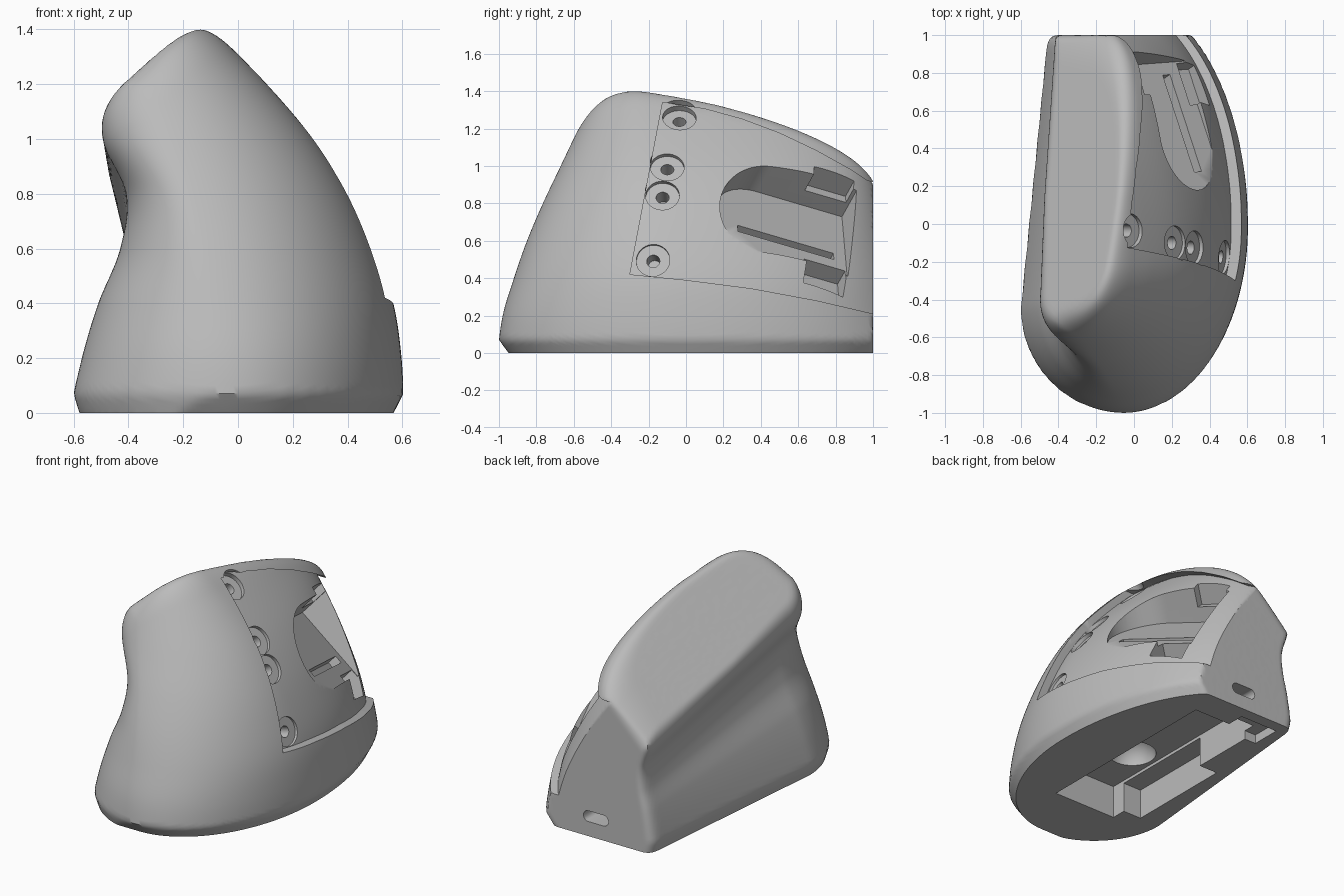
import bpy, bmesh, math
from mathutils import Vector, Matrix

if "Cube" in bpy.data.objects:
    bpy.data.objects.remove(bpy.data.objects["Cube"], do_unlink=True)

grey = bpy.data.materials.new("matte_grey")
grey.use_nodes = True
grey.diffuse_color = (0.5, 0.5, 0.5, 1)
grey.node_tree.nodes["Principled BSDF"].inputs["Base Color"].default_value = (0.5, 0.5, 0.5, 1)

# Silhouette curves, sampled every 0.2 in height
STEP = 0.2
RIGHT = [0.605, 0.597, 0.567, 0.50, 0.405, 0.275, 0.105, -0.09, -0.28]
FRONT = [-1.005, -0.98, -0.92, -0.85, -0.765, -0.67, -0.575, -0.48, -0.39]
SPINE = [-0.05, -0.06, -0.08, -0.12, -0.17, -0.235, -0.3, -0.35, -0.4]
GROOVE = [-0.01, 0.03, 0.09, 0.17, 0.19, 0.095, 0.03, 0.0, 0.0]


def curve(tab, z):
    """Smooth interpolation through a table of evenly spaced values."""
    last = len(tab) - 1
    t = min(max(z / STEP, 0), last - 0.001)
    i = int(t)
    t -= i
    a, b, c, d = tab[max(i - 1, 0)], tab[i], tab[i + 1], tab[min(i + 2, last)]
    return b + 0.5 * t * (c - a + t * (2*a - 5*b + 4*c - d + t * (3*(b - c) + d - a)))


def soft_max(a, b, k):
    h = max(k - abs(a - b), 0) / k
    return max(a, b) + h * h * k / 4


def walls(x, y, z):
    """Signed fields of the rounded palm side and the grooved thumb side."""
    zc = max(z, 0)
    cx, yf = curve(SPINE, zc), curve(FRONT, zc)
    y0, yl = -0.15 * zc, -0.45 + 0.08 * zc
    reach = 1.21 - 0.055 * zc - 1.4 * min(max(0, zc - 0.95), 0.45) ** 2
    u = max(0, x - cx) / (curve(RIGHT, zc) - cx)
    v = (y - y0) / reach if y > y0 else (y0 - y) / (y0 - yf)
    t = min(max((y - yl) / (1 - yl), 0), 1)
    groove = curve(GROOVE, zc * 1.07 / (1.07 - 0.37 * t)) * (1 - 0.6 * t)
    xl = -0.6 + 0.14 * t + groove
    w = max(0, cx - x) / (cx - xl)
    chamfer = max(0, 0.07 - z) * 0.4 - 0.5
    return (math.hypot(u, v) * 0.5 + chamfer,
            math.hypot(w, max(0, yl - y) / (yl - yf)) * 0.5 + chamfer)


def field(p, inset):
    x, y, z = p
    palm, thumb = walls(x + inset, y, z + 0.3 * inset)
    top = (z - 1.38 - (x + 0.2) + 0.335 * (y + 0.35)) / 1.45 - 0.5 * inset
    round_k = 0.16 - 0.07 * min(max((y + 0.35) / 0.5, 0), 1)
    skin = soft_max(max(palm, thumb), top, round_k)
    back = soft_max(y - 1 - inset, max(thumb, top), 0.07)
    return max(skin, back, -z - 0.1)


def finish(bm, name):
    bmesh.ops.recalc_face_normals(bm, faces=bm.faces)
    me = bpy.data.meshes.new(name)
    bm.to_mesh(me)
    bm.free()
    me.materials.append(grey)
    ob = bpy.data.objects.new(name, me)
    bpy.context.collection.objects.link(ob)
    return ob


def shell(name, cuts, inset):
    """Push a gridded cube out to the surface of the field."""
    bm = bmesh.new()
    bmesh.ops.create_cube(bm, size=2)
    bmesh.ops.subdivide_edges(bm, edges=bm.edges[:], cuts=cuts, use_grid_fill=True)
    core = Vector((-0.1, 0.1, 0.55))
    for v in bm.verts:
        d = Vector([math.tan(c * math.pi / 4) for c in v.co]).normalized()
        d = Vector((d.x * 0.6, d.y, d.z * 0.7)).normalized()
        lo, hi = 0.0, 1.6
        for _ in range(14):
            mid = (lo + hi) / 2
            if field(core + d * mid, inset) < 0:
                lo = mid
            else:
                hi = mid
        v.co = core + d * lo
    res = bmesh.ops.bisect_plane(bm, geom=bm.verts[:] + bm.edges[:] + bm.faces[:],
                                 plane_co=(0, 0, 0), plane_no=(0, 0, -1), clear_outer=True)
    rim = [e for e in res["geom_cut"] if isinstance(e, bmesh.types.BMEdge)]
    bmesh.ops.holes_fill(bm, edges=rim, sides=0)
    return finish(bm, name)


def prism(name, pts, o, u, v, n, near, far):
    """Extrude a flat outline along n, in the frame o, u, v."""
    o, u, v, n = map(Vector, (o, u, v, n))
    bm = bmesh.new()
    low = [bm.verts.new(o + u * a + v * b + n * near) for a, b in pts]
    high = [bm.verts.new(o + u * a + v * b + n * far) for a, b in pts]
    bm.faces.new(low)
    bm.faces.new(high)
    for i in range(len(pts)):
        bm.faces.new((low[i - 1], low[i], high[i], high[i - 1]))
    return finish(bm, name)


def rect(a0, b0, a1, b1):
    return [(a0, b0), (a1, b0), (a1, b1), (a0, b1)]


def arc(cx, cy, r, start, end, n=20):
    angles = [math.radians(start + (end - start) * i / n) for i in range(n + 1)]
    return [(cx + r * math.cos(a), cy + r * math.sin(a)) for a in angles]


def combine(target, other, operation):
    """Bake a boolean, keeping the first solver result that is not degenerate."""
    for solver in ("EXACT", "MANIFOLD"):
        mod = target.modifiers.new("combine", "BOOLEAN")
        mod.operation, mod.solver, mod.object = operation, solver, other
        deps = bpy.context.evaluated_depsgraph_get()
        deps.update()
        me = bpy.data.meshes.new_from_object(target.evaluated_get(deps))
        target.modifiers.clear()
        if len(me.polygons) > len(target.data.polygons) // 2:
            target.data = me
            break
    bpy.data.objects.remove(other, do_unlink=True)


def cut_all(target, cutters):
    """Merge the cutters into one tool and subtract it."""
    tool = cutters[0]
    for cutter in cutters[1:]:
        combine(tool, cutter, "UNION")
    combine(target, tool, "DIFFERENCE")


body = shell("mouse_body", 61, 0.0)

# Recessed button panel on the palm side, open at the back
outline = [(-0.3, 0.42), (-0.125, 1.34), (0.1, 1.305), (0.3, 1.25), (0.5, 1.175), (0.7, 1.08),
           (0.88, 0.98), (0.97, 0.92), (1.2, 0.88), (1.2, 0.16), (1, 0.21), (0.7, 0.28),
           (0.35, 0.345), (0, 0.39)]
panel = prism("panel_cutter", outline, (0, 0, 0), (0, 1, 0), (0, 0, 1), (1, 0, 0), -0.24, 1)
combine(panel, shell("panel_floor", 37, 0.05), "DIFFERENCE")
combine(body, panel, "DIFFERENCE")

# Sloping round-ended bay with side notches and a cable slit
along = Vector((-0.3, 0.92, -0.27)).normalized()
out = Vector((0.62, 0.425, 0.76))
out = (out - along * out.dot(along)).normalized()
across = out.cross(along)
bay = (0.22, 0.39, 0.70)
stadium = arc(0, 0, 0.25, 90, 270, 32) + [(0.5, -0.25), (0.5, 0.25)]
cut_all(body, [prism("bay_cutter", pts, bay, along, across, out, near, far) for pts, near, far in (
    (stadium, 0, 0.5), (rect(0.25, -0.36, 0.49, -0.2), -0.1, 0.48),
    (rect(0.24, 0.2, 0.48, 0.3), 0.1, 0.47), (rect(-0.13, -0.13, 0.43, -0.08), -0.06, 0.2))])

# Counterbored screw holes along the front edge of the panel
screws = [((-0.04, -0.035, 1.235), (0.67, 0, 0.74)), ((0.2, -0.1, 0.98), (0.78, 0, 0.62)),
          ((0.3, -0.125, 0.83), (0.85, -0.03, 0.52)), ((0.46, -0.175, 0.49), (0.95, -0.08, 0.3))]
bores = []
for pos, axis in screws:
    n = Vector(axis).normalized()
    u = n.orthogonal().normalized()
    for r, near, far in ((0.09, 0, 0.12), (0.035, -0.1, 0.1)):
        bores.append(prism("screw_cutter", arc(0, 0, r, 0, 350, 35), pos, u, n.cross(u), n, near, far))
cut_all(body, bores)

# Underside compartment with stepped edges, a domed ceiling and a cable port
under = [prism("base_cutter", pts, (0, 0, 0), (1, 0, 0), (0, 1, 0), (0, 0, 1), -height, height)
         for pts, height in ((rect(-0.295, -0.55, 0.17, 0.8), 0.22),
                             (rect(-0.43, -0.45, -0.2, 0.285), 0.2),
                             (rect(-0.38, 0.72, -0.1, 0.92), 0.06))]
bm = bmesh.new()
bmesh.ops.create_uvsphere(bm, u_segments=32, v_segments=16, radius=0.15,
                          matrix=Matrix.Translation((-0.12, -0.16, 0.205)))
under.append(finish(bm, "dome_cutter"))
port = arc(0.055, 0, 0.035, -90, 90, 10) + arc(-0.055, 0, 0.035, 90, 270, 10)
under.append(prism("port_cutter", port, (-0.05, 0, 0.13), (1, 0, 0), (0, 0, 1), (0, 1, 0), 0.7, 1.1))
cut_all(body, under)

# Smooth skin with crisp cut edges
bpy.ops.object.select_all(action="DESELECT")
body.select_set(True)
bpy.context.view_layer.objects.active = body
bpy.ops.object.shade_smooth_by_angle(angle=math.radians(38))
